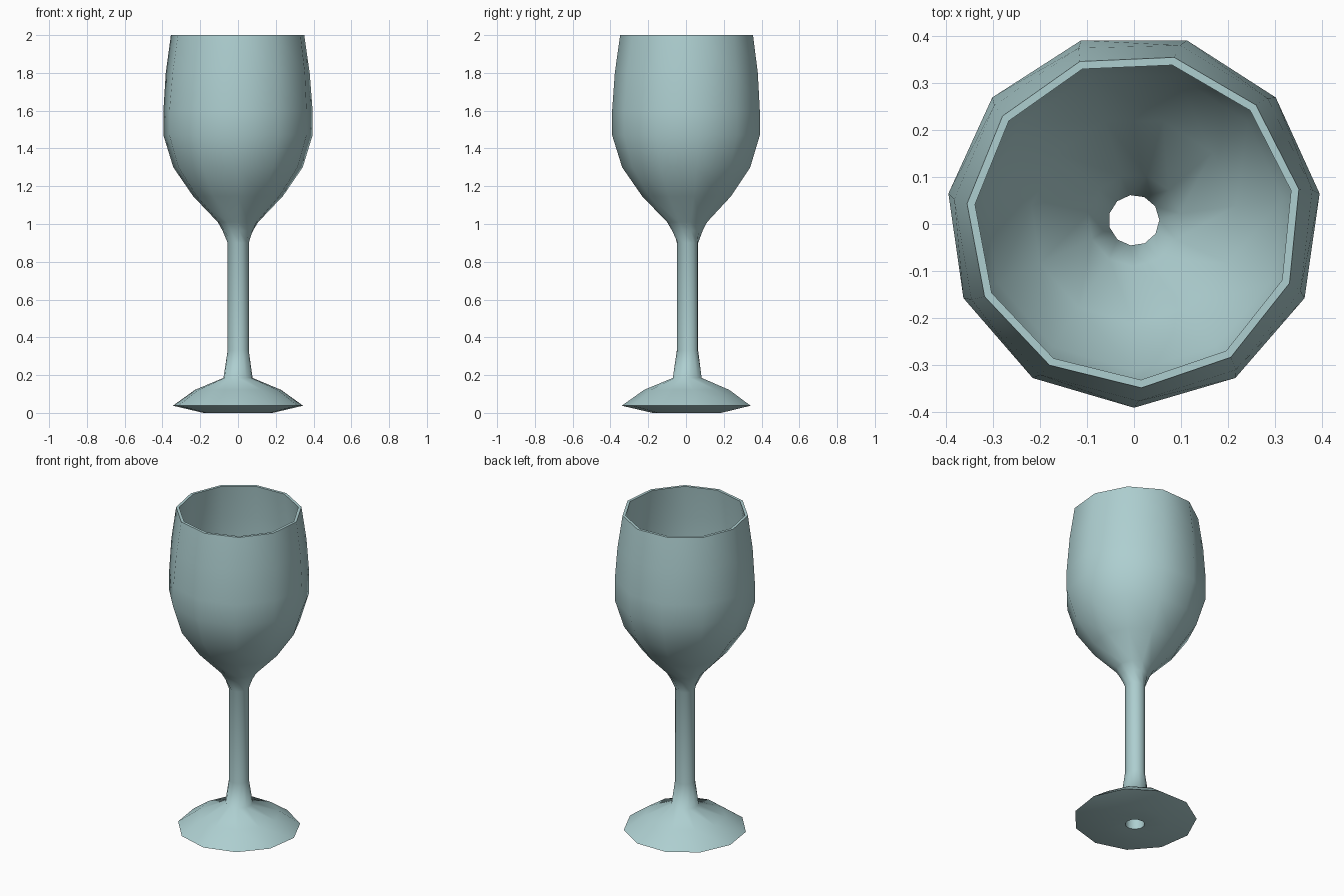
import bpy, bmesh
from math import sin, cos, pi, radians

if "Cube" in bpy.data.objects:
    bpy.data.objects.remove(bpy.data.objects["Cube"])

SIDES, CY = 11, 0.008

# closed wall profile: radius, height, twist in degrees
profile = [
    # bowl outside, from the rim down
    (0.357, 2.00, 2.5), (0.385, 1.80, 1.5), (0.399, 1.60, 0), (0.399, 1.47, 0),
    (0.346, 1.30, 0), (0.240, 1.147, 0), (0.108, 1.01, 0), (0.082, 0.965, 5),
    # stem outside
    (0.057, 0.90, 25), (0.057, 0.33, 25),
    # foot
    (0.078, 0.185, 0), (0.230, 0.122, 0), (0.348, 0.038, 0), (0.185, 0.0, 0),
    # open bottom and hollow stem
    (0.055, 0.005, 25), (0.054, 0.33, 25), (0.054, 0.93, 25),
    # bowl inside, up to the rim
    (0.098, 1.03, 0), (0.220, 1.165, 0), (0.320, 1.31, 0), (0.370, 1.475, 0),
    (0.373, 1.60, 0), (0.363, 1.80, 1.5), (0.340, 2.00, 2.5),
]

bm = bmesh.new()
rings = []
for r, z, twist in profile:
    angles = [-pi / 2 + radians(twist) + 2 * pi * i / SIDES for i in range(SIDES)]
    rings.append([bm.verts.new((r * cos(a), CY + r * sin(a), z)) for a in angles])
for k, ring in enumerate(rings):
    nxt = rings[(k + 1) % len(rings)]
    for i in range(SIDES):
        j = (i + 1) % SIDES
        bm.faces.new((ring[i], nxt[i], nxt[j], ring[j]))
bmesh.ops.recalc_face_normals(bm, faces=bm.faces)

mesh = bpy.data.meshes.new("wine_glass")
bm.to_mesh(mesh)
bm.free()
glass = bpy.data.objects.new("wine_glass", mesh)
bpy.context.collection.objects.link(glass)

mat = bpy.data.materials.new("teal_glass")
mat.diffuse_color = (0.42, 0.62, 0.63, 1)
mat.use_nodes = True
mat.node_tree.nodes["Principled BSDF"].inputs["Base Color"].default_value = mat.diffuse_color
mesh.materials.append(mat)

# smooth walls, crisp rim
bpy.context.view_layer.objects.active = glass
glass.select_set(True)
bpy.ops.object.shade_smooth_by_angle(angle=radians(70))
